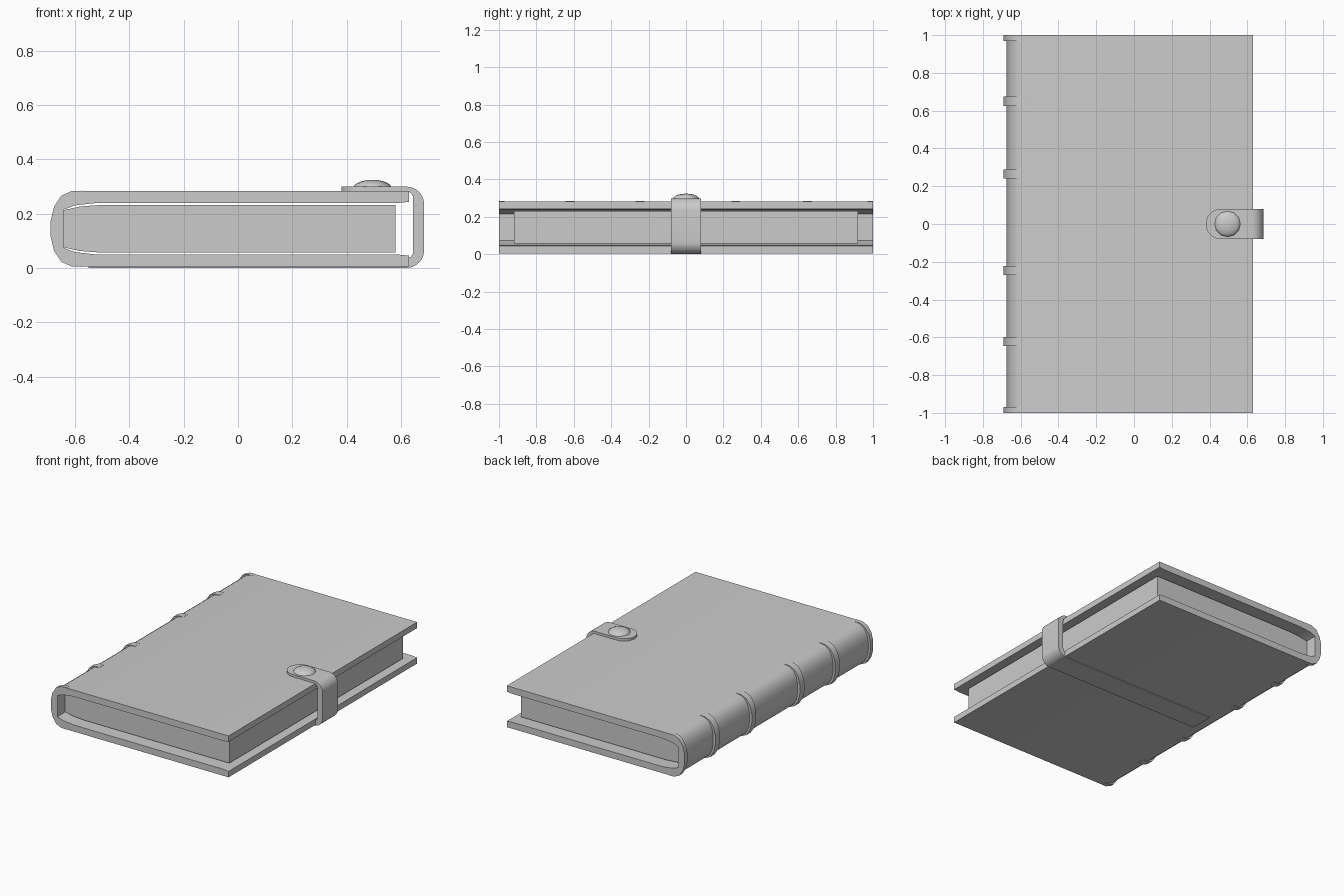
import bpy, bmesh, math

if "Cube" in bpy.data.objects:
    bpy.data.objects.remove(bpy.data.objects["Cube"])

MID = 0.144  # height of the book's horizontal mirror plane


def finish(name, bm, angle=35):
    bmesh.ops.recalc_face_normals(bm, faces=bm.faces)
    me = bpy.data.meshes.new(name)
    bm.to_mesh(me)
    bm.free()
    ob = bpy.data.objects.new(name, me)
    bpy.context.collection.objects.link(ob)
    bpy.ops.object.select_all(action='DESELECT')
    ob.select_set(True)
    bpy.context.view_layer.objects.active = ob
    bpy.ops.object.shade_smooth_by_angle(angle=math.radians(angle))
    return ob


def flip(pts):
    """Mirror a profile about the middle height, in reverse order."""
    return [(x, 2 * MID - z) for x, z in reversed(pts)]


def extrude_xz(name, pts, y0, y1):
    bm = bmesh.new()
    a = [bm.verts.new((x, y0, z)) for x, z in pts]
    b = [bm.verts.new((x, y1, z)) for x, z in pts]
    bm.faces.new(a)
    bm.faces.new(b[::-1])
    for i in range(len(pts)):
        j = (i + 1) % len(pts)
        bm.faces.new((a[i], b[i], b[j], a[j]))
    return finish(name, bm)


def arc(cx, cz, r, a0, a1, n):
    return [(cx + r * math.cos(math.radians(a0 + (a1 - a0) * i / n)),
             cz + r * math.sin(math.radians(a0 + (a1 - a0) * i / n))) for i in range(n + 1)]


# Wrap-around cover with rounded spine
outer = [(0.63, 0.283), (-0.575, 0.283), (-0.615, 0.276), (-0.645, 0.254),
         (-0.665, 0.217), (-0.674, 0.17)]
inner = [(-0.64, 0.215), (-0.60, 0.23), (-0.52, 0.239), (0.59, 0.239), (0.63, 0.243)]
extrude_xz("cover", outer + flip(outer) + flip(inner) + inner, -1, 1)

# Page block
page = [(0.58, 0.232), (-0.50, 0.232), (-0.58, 0.226), (-0.64, 0.213)]
extrude_xz("pages", page + flip(page), -0.92, 0.92)

# Raised spine bands, including the two end bands
rib_out = [(-0.575, 0.284), (-0.612, 0.283), (-0.65, 0.266), (-0.677, 0.225), (-0.69, 0.172)]
rib_in = [(-0.66, 0.172), (-0.65, 0.212), (-0.635, 0.243), (-0.605, 0.265), (-0.575, 0.27)]
rib = rib_out + flip(rib_out) + flip(rib_in) + rib_in
for y0, y1 in [(-1, -0.97), (-0.645, -0.597), (-0.27, -0.222),
               (0.242, 0.288), (0.626, 0.674), (0.97, 1)]:
    extrude_xz("spine_band", rib, y0, y1)

# Clasp strap: rounded tongue on top, bend at the fore edge, long tail underneath
W = 0.08
tongue = [0.46 - W * math.cos(math.radians(a)) for a in range(6, 91, 12)] + [0.46]
top = ([(x, 0.299) for x in tongue] + arc(0.62, 0.234, 0.065, 90, 0, 8)
       + arc(0.62, 0.065, 0.065, 0, -90, 8) + [(-0.55, 0.0)])
under = ([(x, 0.281) for x in tongue] + arc(0.62, 0.256, 0.025, 90, 0, 8)
         + arc(0.62, 0.06, 0.025, 0, -90, 8) + [(-0.55, 0.01)])
bm = bmesh.new()
rings = []
for i, (p, q) in enumerate(zip(top, under)):
    w = W
    if i < len(tongue):
        w = math.sqrt(max(W * W - (0.46 - p[0]) ** 2, 0))
    rings.append([bm.verts.new((c[0], s * w, c[1])) for c, s in ((p, -1), (p, 1), (q, 1), (q, -1))])
for r, t in zip(rings, rings[1:]):
    for k in range(4):
        m = (k + 1) % 4
        bm.faces.new((r[k], r[m], t[m], t[k]))
bm.faces.new(rings[0])
bm.faces.new(rings[-1][::-1])
finish("clasp_strap", bm)

# Domed snap button
bm = bmesh.new()
bmesh.ops.create_uvsphere(bm, u_segments=12, v_segments=10, radius=1)
bmesh.ops.scale(bm, vec=(0.07, 0.07, 0.029), verts=bm.verts)
bmesh.ops.translate(bm, vec=(0.495, 0, 0.295), verts=bm.verts)
finish("snap_button", bm, 40)
